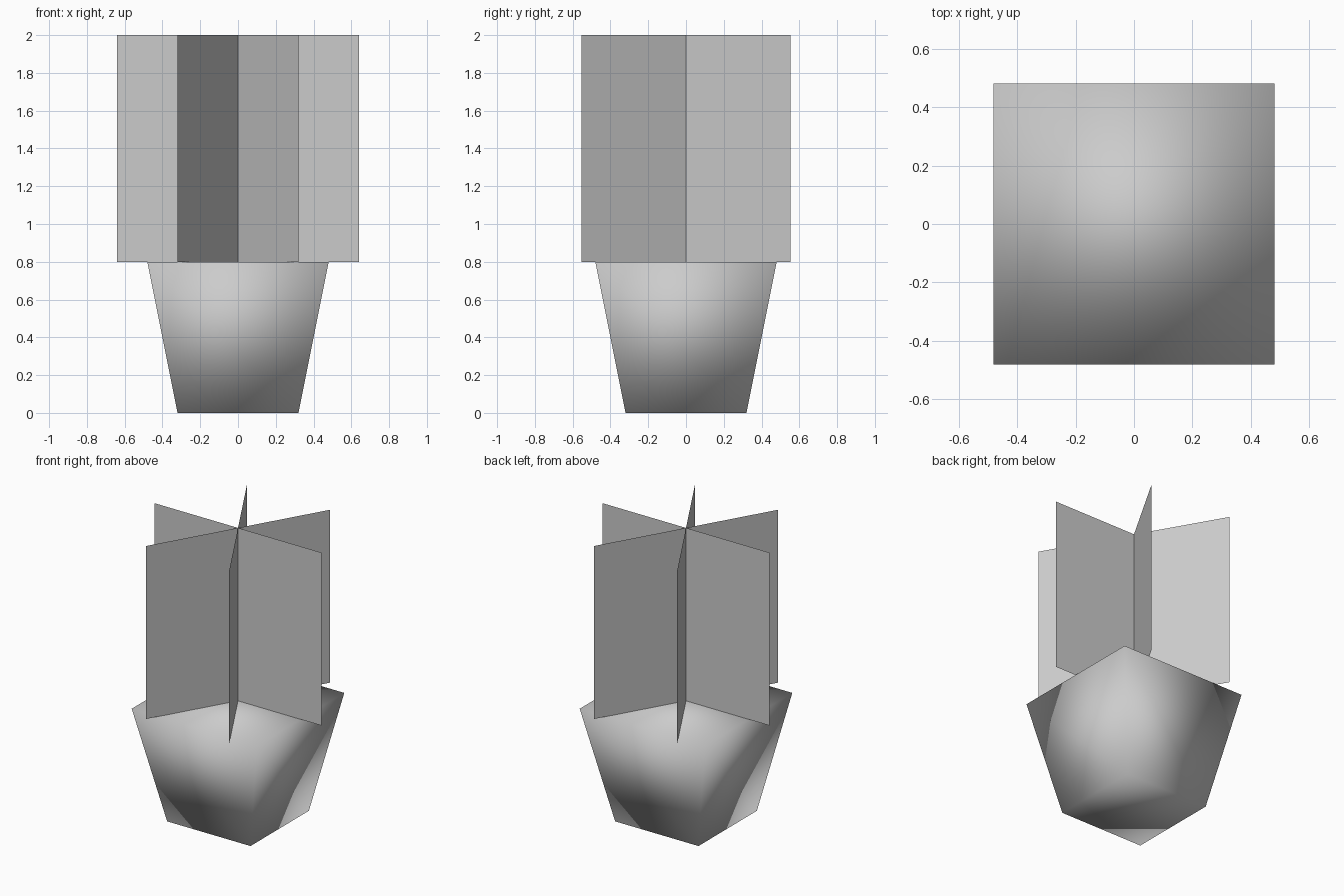
import bpy, bmesh
from math import pi
from mathutils import Matrix

if "Cube" in bpy.data.objects:
    bpy.data.objects.remove(bpy.data.objects["Cube"])

POT_H, TOP_Z = 0.8, 2.0
POT_BASE, POT_RIM = 0.32, 0.48
LEAF_R = 0.64


def make_object(name, bm, smooth=False):
    mesh = bpy.data.meshes.new(name)
    for f in bm.faces:
        f.smooth = smooth
    bm.to_mesh(mesh)
    bm.free()
    obj = bpy.data.objects.new(name, mesh)
    bpy.context.collection.objects.link(obj)
    return obj


# pot: closed square box, wider at the rim, fully smooth shaded
bm = bmesh.new()
bmesh.ops.create_cube(bm, size=2)
for v in bm.verts:
    top = v.co.z > 0
    half = POT_RIM if top else POT_BASE
    v.co = (v.co.x * half, v.co.y * half, POT_H if top else 0)
make_object("pot", bm, smooth=True)

# foliage: three crossed flat cards, 60 degrees apart
for i in range(3):
    bm = bmesh.new()
    corners = [(-LEAF_R, 0, POT_H), (LEAF_R, 0, POT_H),
               (LEAF_R, 0, TOP_Z), (-LEAF_R, 0, TOP_Z)]
    bm.faces.new([bm.verts.new(c) for c in corners])
    bm.transform(Matrix.Rotation(i * pi / 3, 4, 'Z'))
    make_object(f"leaf_card_{i + 1}", bm)
